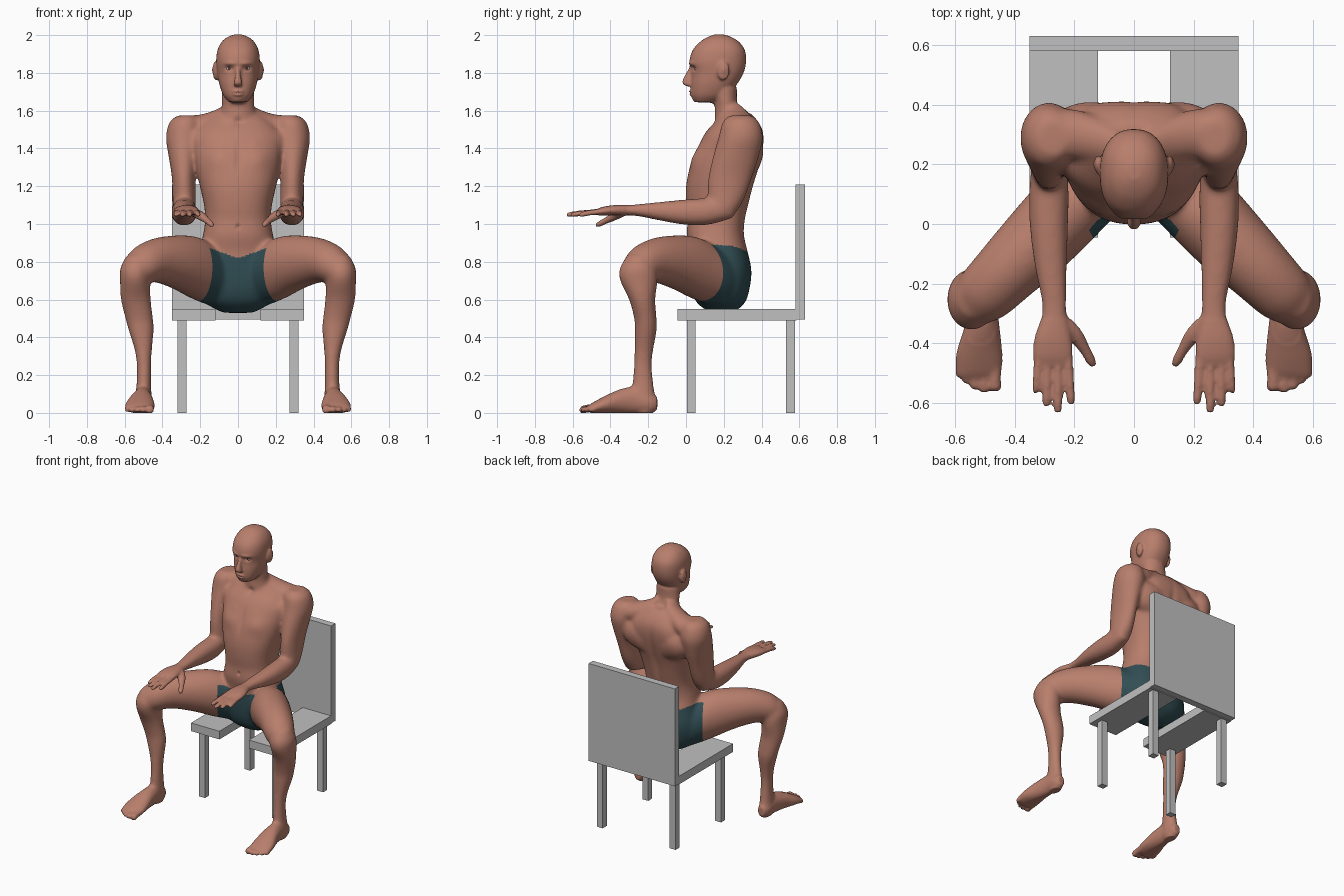
import bpy, bmesh, math
from mathutils import Vector

X, Y, Z = Vector((1, 0, 0)), Vector((0, 1, 0)), Vector((0, 0, 1))


def material(name, rgb):
    m = bpy.data.materials.new(name)
    m.diffuse_color = (*rgb, 1)
    return m


SKIN = material("skin", (0.48, 0.21, 0.15))
SHORTS = material("dark teal", (0.03, 0.075, 0.088))
GREY = material("chair grey", (0.53, 0.53, 0.53))
WHITE = material("eye white", (0.55, 0.5, 0.46))
IRIS = material("iris", (0.06, 0.045, 0.04))


def add_object(name, bm, mats, smooth=False):
    me = bpy.data.meshes.new(name)
    bm.to_mesh(me)
    bm.free()
    for m in mats:
        me.materials.append(m)
    me.polygons.foreach_set("use_smooth", [smooth] * len(me.polygons))
    ob = bpy.data.objects.new(name, me)
    bpy.context.collection.objects.link(ob)
    return ob


def box(name, lo, hi):
    bm = bmesh.new()
    bmesh.ops.create_cube(bm, size=1)
    for v in bm.verts:
        v.co = [(a + b) / 2 + c * (b - a) for a, b, c in zip(lo, hi, v.co)]
    add_object(name, bm, [GREY])


def catmull(p0, p1, p2, p3, t):
    return [0.5 * (2 * b + (c - a) * t + (2 * a - 5 * b + 4 * c - d) * t * t
                   + (3 * b - a - 3 * c + d) * t ** 3) for a, b, c, d in zip(p0, p1, p2, p3)]


def loft(bm, secs, u, v, e=2.0, both=True, n=28, steps=4):
    """Closed tube through sections (x, y, z, radius along u, radius along v)."""
    pts = []
    for i in range(len(secs) - 1):
        quad = [secs[max(0, min(len(secs) - 1, i + k))] for k in (-1, 0, 1, 2)]
        pts += [catmull(*quad, s / steps) for s in range(steps)]
    pts.append(secs[-1])
    for side in ((1, -1) if both else (1,)):
        rings = []
        for x, y, z, a, b in pts:
            ring = []
            for k in range(n):
                t = math.tau * k / n
                c, s = math.cos(t), math.sin(t)
                p = Vector((x, y, z)) + u * (a * math.copysign(abs(c) ** (2 / e), c)) \
                    + v * (b * math.copysign(abs(s) ** (2 / e), s))
                ring.append(bm.verts.new((p.x * side, p.y, p.z)))
            rings.append(ring)
        for r, q in zip(rings, rings[1:]):
            for k in range(n):
                bm.faces.new((r[k], r[(k + 1) % n], q[(k + 1) % n], q[k]))
        bm.faces.new(rings[0][::-1])
        bm.faces.new(rings[-1])


def profile(rows):
    """Rows (z, front y, back y, half width) to centred sections."""
    return [(0, (f + b) / 2, z, w, (b - f) / 2) for z, f, b, w in rows]


# Chair
for s, side in ((-1, "left"), (1, "right")):
    xs = sorted((s * 0.12, s * 0.35))
    box(side + "_seat", (xs[0], -0.045, 0.49), (xs[1], 0.585, 0.55))
    xs = sorted((s * 0.272, s * 0.32))
    box(side + "_front_leg", (xs[0], 0.005, 0), (xs[1], 0.05, 0.495))
    box(side + "_back_leg", (xs[0], 0.53, 0), (xs[1], 0.578, 0.495))
box("backrest", (-0.35, 0.58, 0.495), (0.35, 0.63, 1.21))

bm = bmesh.new()
# Torso, neck and head
loft(bm, profile([(.53, .13, .25, .08), (.58, .06, .31, .17), (.65, .03, .335, .215),
                  (.75, .02, .347, .225), (.85, .02, .328, .205), (.94, .003, .308, .186),
                  (1.02, .008, .313, .174), (1.1, 0, .332, .18), (1.2, 0, .357, .202),
                  (1.3, .02, .387, .225), (1.4, .06, .408, .24), (1.48, .10, .41, .23),
                  (1.54, .15, .385, .18), (1.59, .18, .34, .11)]), X, Y, 2.35, False, 48)
loft(bm, [(0, .25, 1.5, .1, .1), (0, .225, 1.58, .09, .075), (0, .212, 1.64, .086, .06),
          (0, .2, 1.72, .085, .07)], X, Y, both=False)
loft(bm, profile([(1.643, .05, .16, .045), (1.68, .03, .22, .077), (1.74, .027, .27, .099),
                  (1.8, .03, .305, .109), (1.86, .018, .318, .115), (1.92, .035, .312, .109),
                  (1.965, .075, .28, .086), (1.99, .115, .24, .055), (2.003, .15, .2, .02)]),
     X, Y, 2.25, False, 48)
# Nose, lips, ears
loft(bm, [(0, .03, 1.83, .012, .012), (0, .015, 1.79, .014, .02), (0, .004, 1.755, .021, .025),
          (0, .008, 1.737, .025, .021), (0, .02, 1.728, .016, .012)], X, Y, both=False)
loft(bm, [(0, .037, 1.713, .018, .012), (0, .033, 1.702, .031, .02), (0, .038, 1.694, .033, .013),
          (0, .034, 1.685, .028, .02), (0, .04, 1.675, .015, .012)], X, Y, both=False)
loft(bm, [(.095, .19, 1.805, .02, .035), (.118, .197, 1.81, .033, .05),
          (.129, .202, 1.813, .026, .042)], Y, Z)
# Shoulder muscles, chest and upper back
loft(bm, [(.04, .25, 1.59, .06, .06), (.12, .28, 1.545, .075, .06), (.2, .3, 1.51, .085, .07),
          (.27, .3, 1.5, .08, .075)], Y, Z)
loft(bm, [(.08, .15, 1.38, .09, .1), (.18, .2, 1.4, .085, .1), (.26, .25, 1.42, .06, .08)], Y, Z)
loft(bm, [(.08, .3, 1.36, .1, .13), (.2, .31, 1.38, .09, .11), (.26, .3, 1.4, .07, .08)], Y, Z)
# Upper arm
loft(bm, [(.27, .29, 1.575, .05, .06), (.28, .29, 1.54, .083, .097), (.285, .29, 1.46, .097, .118),
          (.288, .265, 1.36, .08, .122), (.287, .235, 1.25, .064, .117), (.285, .215, 1.15, .062, .102),
          (.285, .2, 1.08, .06, .08), (.285, .19, 1.03, .038, .045)], X, Y)
# Forearm and palm
loft(bm, [(.29, .255, 1.07, .035, .035), (.285, .2, 1.078, .058, .062), (.285, .1, 1.065, .067, .072),
          (.285, -.02, 1.063, .064, .066), (.278, -.15, 1.068, .054, .048), (.268, -.25, 1.073, .044, .033),
          (.267, -.31, 1.073, .044, .028), (.272, -.38, 1.073, .062, .027), (.272, -.44, 1.068, .068, .023),
          (.272, -.475, 1.062, .06, .016)], X, Z, 2.2)
# Fingers and thumb
for x0, x1, tip in ((.221, .211, -.607), (.255, .255, -.633), (.289, .294, -.612), (.319, .328, -.568)):
    mid = (-.44 + tip) / 2
    loft(bm, [(x0, -.44, 1.066, .016, .016), ((x0 + x1) / 2, mid, 1.06, .0155, .015),
              (x1, tip + .015, 1.05, .0145, .0135), (x1, tip, 1.046, .008, .008)], X, Z, n=14)
loft(bm, [(.245, -.32, 1.066, .028, .022), (.2, -.37, 1.045, .028, .024), (.165, -.42, 1.02, .019, .019),
          (.143, -.46, 1.0, .017, .016), (.134, -.478, .992, .009, .009)], Vector((.88, -.47, 0)), Z, n=16)
# Thigh
loft(bm, [(.07, .23, .69, .08, .1), (.12, .167, .715, .13, .15), (.22, .053, .765, .132, .165),
          (.323, -.057, .797, .126, .143), (.43, -.164, .808, .112, .118), (.514, -.25, .785, .098, .1),
          (.557, -.3, .765, .06, .065)], Vector((.77, .64, 0)), Z)
# Lower leg
loft(bm, [(.54, -.25, .835, .05, .06), (.543, -.255, .765, .081, .097), (.545, -.25, .7, .08, .1),
          (.541, -.232, .6, .08, .07), (.523, -.215, .5, .074, .06), (.513, -.213, .44, .068, .059),
          (.502, -.222, .34, .048, .051), (.498, -.228, .26, .039, .048), (.498, -.228, .17, .039, .055),
          (.5, -.225, .09, .043, .062), (.5, -.22, .03, .04, .06), (.5, -.22, -.003, .03, .045)], X, Y)
# Foot and toes
loft(bm, [(.502, -.152, .05, .025, .035), (.503, -.19, .053, .042, .055), (.505, -.27, .068, .047, .071),
          (.51, -.35, .062, .06, .065), (.518, -.43, .043, .077, .046), (.52, -.49, .027, .078, .03),
          (.522, -.515, .022, .07, .018)], X, Z)
for x, tip, r in ((.467, -.56, .024), (.503, -.566, .017), (.534, -.555, .016), (.562, -.535, .015),
                  (.586, -.513, .014)):
    loft(bm, [(x, -.47, .03, r, r), (x, tip + .035, .022, r * .9, r * .9),
              (x, tip + .012, .017, r, r * .95), (x, tip, .015, r * .6, r * .6)], X, Z, n=14)

# Fuse the parts into one skin
bmesh.ops.recalc_face_normals(bm, faces=bm.faces[:])
body = add_object("body", bm, [SKIN])
rm = body.modifiers.new("fuse", 'REMESH')
rm.mode, rm.voxel_size = 'VOXEL', 0.007
bpy.context.view_layer.update()
dg = bpy.context.evaluated_depsgraph_get()
fused = bpy.data.meshes.new_from_object(body.evaluated_get(dg))
body.modifiers.clear()
bm = bmesh.new()
bm.from_mesh(fused)
bpy.data.meshes.remove(fused)


def is_fine(c):
    return c.z > 1.645 or c.z < .1 or (c.y < -.32 and c.z > .97)


soft = [v for v in bm.verts if not is_fine(v.co)]
axes = dict(use_axis_x=True, use_axis_y=True, use_axis_z=True)
for i in range(4):
    bmesh.ops.smooth_vert(bm, verts=bm.verts[:], factor=0.5, **axes)
for i in range(22):
    bmesh.ops.smooth_vert(bm, verts=soft, factor=0.5, **axes)

# Sculpted details: centre, radii, push (mirrored)
details = [
    ((.047, .03, 1.824), (.02, .04, .013), (0, .016, 0)),    # eye socket
    ((.045, .03, 1.85), (.035, .04, .011), (0, -.008, 0)),   # brow
    ((.13, .2, 1.815), (.02, .015, .022), (-.008, 0, 0)),    # ear bowl
    ((0, .02, 1.694), (.028, .04, .004), (0, .006, 0)),      # mouth
    ((0, .03, 1.655), (.025, .03, .015), (0, -.006, 0)),     # chin
    ((.11, .05, 1.35), (.07, .07, .06), (0, -.014, 0)),      # chest
    ((0, .03, 1.36), (.015, .06, .09), (0, .008, 0)),        # breastbone
    ((0, .36, 1.22), (.025, .1, .2), (0, -.018, 0)),         # spine
    ((.14, .4, 1.42), (.06, .06, .08), (0, .01, 0)),         # shoulder blade
    ((0, .14, 1.54), (.022, .05, .02), (0, .012, 0)),        # throat hollow
    ((0, 0, .985), (.01, .04, .012), (0, .012, 0)),          # navel
]
for v in bm.verts:
    x, y, z = abs(v.co.x), v.co.y, v.co.z
    for c, r, d in details:
        dz = (z - c[2]) / r[2]
        if abs(dz) < 2.6:
            dx, dy = (x - c[0]) / r[0], (y - c[1]) / r[1]
            q = dx * dx + dy * dy + dz * dz
            if q < 7:
                w = math.exp(-q)
                v.co += Vector((math.copysign(d[0], v.co.x), d[1], d[2])) * w
    v.co.z = max(0.0, v.co.z)

# Shorts: clean leg openings, then colour by region
for s in (1, -1):
    faces = [f for f in bm.faces if .45 < f.calc_center_median().z < .95
             and f.calc_center_median().y > -.1 and 0 < s * f.calc_center_median().x < .36]
    geom = list({v for f in faces for v in f.verts}) + list({e for f in faces for e in f.edges}) + faces
    bmesh.ops.bisect_plane(bm, geom=geom, dist=1e-5, plane_co=(s * .14, -.04, .7), plane_no=(s, -.55, 0))
for f in bm.faces:
    c = f.calc_center_median()
    waist = .82 + .07 * min(1, abs(c.x) / .2)
    if c.y > .2:
        waist = max(waist, .86)
    f.material_index = int(c.z < waist and c.y > -.1 and abs(c.x) < .14 + .55 * (c.y + .04))
    f.smooth = True
bm.to_mesh(body.data)
bm.free()
body.data.materials.append(SHORTS)

# Eyes
for s, side in ((-1, "left"), (1, "right")):
    eb = bmesh.new()
    bmesh.ops.create_uvsphere(eb, u_segments=20, v_segments=14, radius=.016)
    for f in eb.faces:
        c = f.calc_center_median()
        f.material_index = int(c.y < 0 and math.hypot(c.x, c.z) < .0065)
    eye = add_object(side + "_eye", eb, [WHITE, IRIS], True)
    eye.location = (s * .048, .06, 1.824)
